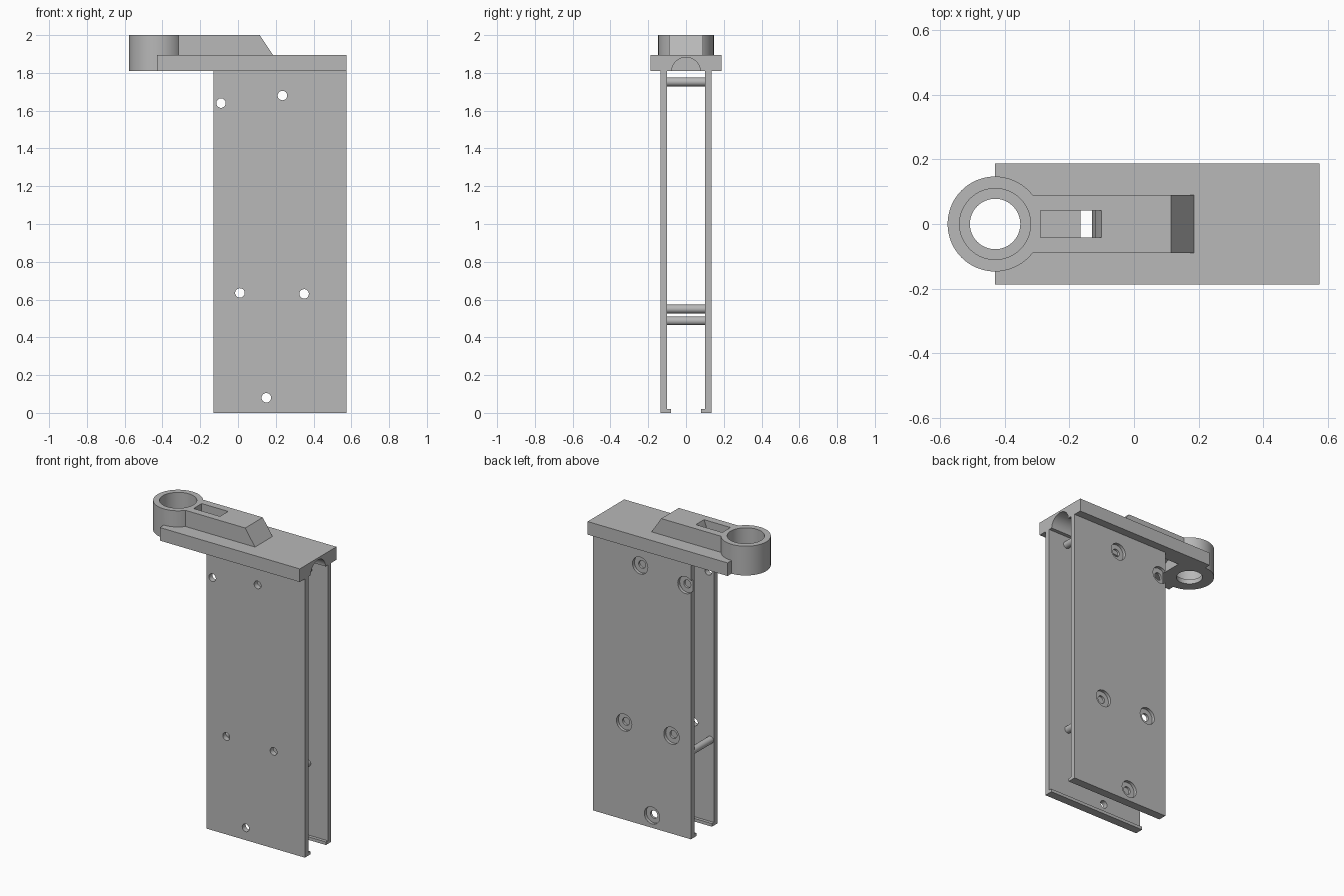
import bpy, bmesh, math
from mathutils import Matrix, Vector

if "Cube" in bpy.data.objects:
    bpy.data.objects.remove(bpy.data.objects["Cube"])

grey = bpy.data.materials.new("mid_grey")
grey.use_nodes = True
GREY = (0.48, 0.48, 0.48, 1)
grey.diffuse_color = GREY
grey.node_tree.nodes["Principled BSDF"].inputs["Base Color"].default_value = GREY


def finish(name, bm):
    bmesh.ops.recalc_face_normals(bm, faces=bm.faces)
    mesh = bpy.data.meshes.new(name)
    bm.to_mesh(mesh)
    bm.free()
    mesh.materials.append(grey)
    ob = bpy.data.objects.new(name, mesh)
    bpy.context.collection.objects.link(ob)
    return ob


def box(name, x, y, z):
    """Box from its (low, high) range on each axis."""
    bm = bmesh.new()
    bmesh.ops.create_cube(bm, size=1)
    for v in bm.verts:
        v.co = Vector([(lo + hi) / 2 + c * (hi - lo) for c, (lo, hi) in zip(v.co, (x, y, z))])
    return finish(name, bm)


def cylinder(name, start, end, radius, sides=48):
    start, end = Vector(start), Vector(end)
    axis = end - start
    turn = Vector((0, 0, 1)).rotation_difference(axis).to_matrix().to_4x4()
    bm = bmesh.new()
    bmesh.ops.create_cone(bm, cap_ends=True, segments=sides, radius1=radius, radius2=radius,
                          depth=axis.length, matrix=Matrix.Translation((start + end) / 2) @ turn)
    return finish(name, bm)


def prism(name, profile, half_width):
    """Extrude an (x, z) profile symmetrically along y."""
    bm = bmesh.new()
    face = bm.faces.new([bm.verts.new((x, -half_width, z)) for x, z in profile])
    new = bmesh.ops.extrude_face_region(bm, geom=[face])["geom"]
    bmesh.ops.translate(bm, vec=(0, 2 * half_width, 0),
                        verts=[g for g in new if isinstance(g, bmesh.types.BMVert)])
    return finish(name, bm)


def combine(ob, other, operation):
    """Apply a boolean and discard the helper."""
    mod = ob.modifiers.new("bool", 'BOOLEAN')
    mod.operation = operation
    mod.solver = 'EXACT'
    mod.object = other
    bpy.context.view_layer.objects.active = ob
    bpy.ops.object.modifier_apply(modifier=mod.name)
    bpy.data.objects.remove(other)


def smooth(ob):
    bpy.ops.object.select_all(action='DESELECT')
    ob.select_set(True)
    bpy.context.view_layer.objects.active = ob
    bpy.ops.object.shade_smooth_by_angle(angle=math.radians(30))


LEFT, RIGHT = -0.13, 0.575      # plate ends
INNER, OUTER = 0.10, 0.135      # plate faces
BASE, TOP = 1.81, 2.0           # cap underside and overall height
RING_X = -0.43
HOLES = [(-0.09, 1.64), (0.235, 1.68), (0.01, 0.635), (0.35, 0.63), (0.15, 0.08)]

# Side plates with bottom lips and screw holes
for name, side in (("front_plate", -1), ("back_plate", 1)):
    plate = box(name, (LEFT, RIGHT), sorted((side * INNER, side * OUTER)), (0, BASE))
    lip = box("lip", (LEFT, RIGHT), sorted((side * 0.08, side * 0.12)), (0, 0.02))
    combine(plate, lip, 'UNION')
    for x, z in HOLES:
        combine(plate, cylinder("cut", (x, -0.2, z), (x, 0.2, z), 0.025, 32), 'DIFFERENCE')
        if side > 0:
            # Counterbore for the screw head
            combine(plate, cylinder("cut", (x, 0.115, z), (x, 0.2, z), 0.055, 32), 'DIFFERENCE')
    smooth(plate)

# Cross pins between the plates
for name, x, z in (("upper_pin", 0.44, 1.752), ("lower_pin", 0.43, 0.487), ("rear_pin", -0.105, 0.55)):
    smooth(cylinder(name, (x, -0.105, z), (x, 0.105, z), 0.023, 24))

# Cap: slab, raised spine and ring
cap = box("cap", (RING_X, RIGHT), (-0.188, 0.188), (BASE, 1.895))
spine = prism("spine", [(RING_X, 1.85), (0.215, 1.85), (0.115, TOP), (RING_X, TOP)], 0.09)
combine(cap, spine, 'UNION')
combine(cap, cylinder("ring", (RING_X, 0, BASE), (RING_X, 0, TOP), 0.147, 64), 'UNION')

# Ring bore and counterbore
combine(cap, cylinder("cut", (RING_X, 0, 1.7), (RING_X, 0, 2.1), 0.078, 64), 'DIFFERENCE')
combine(cap, cylinder("cut", (RING_X, 0, 1.84), (RING_X, 0, 2.1), 0.11, 64), 'DIFFERENCE')

# Arched groove under the cap
combine(cap, cylinder("cut", (-0.28, 0, 1.805), (0.7, 0, 1.805), 0.077, 48), 'DIFFERENCE')

# Stepped slot in the spine
slot = prism("cut", [(-0.29, 2.1), (-0.29, 1.92), (-0.165, 1.92), (-0.165, 1.7), (-0.13, 1.7),
                     (-0.13, 1.89), (-0.12, 1.95), (-0.10, TOP), (-0.10, 2.1)], 0.042)
combine(cap, slot, 'DIFFERENCE')
smooth(cap)
